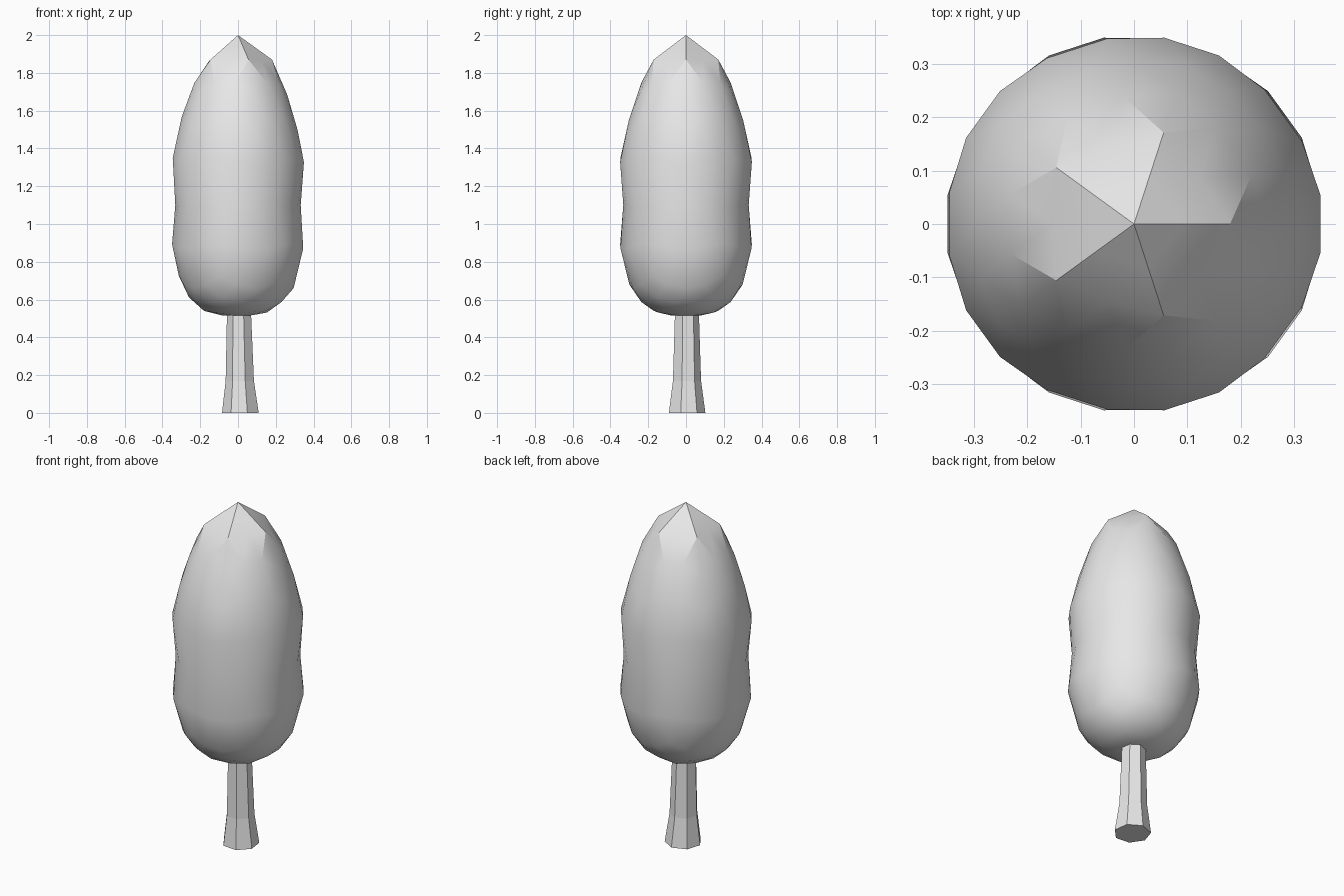
import bpy, bmesh, math

cube = bpy.data.objects.get("Cube")
if cube:
    bpy.data.objects.remove(cube, do_unlink=True)

# One plain grey for the whole tree
grey = bpy.data.materials.new("plain_grey")
grey.use_nodes = True
colour = (0.8, 0.8, 0.8, 1)
grey.diffuse_color = colour
grey.node_tree.nodes["Principled BSDF"].inputs["Base Color"].default_value = colour


def finish(name, bm):
    bmesh.ops.recalc_face_normals(bm, faces=bm.faces)
    mesh = bpy.data.meshes.new(name)
    bm.to_mesh(mesh)
    bm.free()
    mesh.materials.append(grey)
    obj = bpy.data.objects.new(name, mesh)
    bpy.context.collection.objects.link(obj)
    return obj


# Foliage profile: sphere height, radius scale, final height
PROFILE = [(-1.0, 0.342, 0.51), (-0.851, 0.342, 0.54), (-0.526, 0.346, 0.66),
           (-0.447, 0.35, 0.725), (-0.26, 0.366, 0.885), (0, 0.332, 1.1),
           (0.26, 0.366, 1.335), (0.447, 0.352, 1.5), (0.674, 0.345, 1.7),
           (0.851, 0.342, 1.87), (1.0, 0.342, 2.0)]


def shape(u):
    u = max(-1.0, min(1.0, u))
    for (a, ra, za), (b, rb, zb) in zip(PROFILE, PROFILE[1:]):
        if u <= b:
            t = (u - a) / (b - a)
            return ra + (rb - ra) * t, za + (zb - za) * t


# Foliage: icosphere reshaped to a waisted egg with a five-sided pointed tip
bm = bmesh.new()
bmesh.ops.create_icosphere(bm, subdivisions=3, radius=1)
sides = [math.radians(36 + 72 * k) for k in range(5)]
for v in bm.verts:
    u = v.co.z
    r, z = shape(u)
    v.co.x *= r
    v.co.y *= r
    if u > 0.84:
        out = max(v.co.x * math.cos(a) + v.co.y * math.sin(a) for a in sides)
        z = 2 - 0.89 * out
    v.co.z = z
foliage = finish("foliage", bm)
bpy.ops.object.select_all(action="DESELECT")
foliage.select_set(True)
bpy.context.view_layer.objects.active = foliage
bpy.ops.object.shade_smooth_by_angle(angle=math.radians(20))

# Trunk: seven-sided, flared at the foot and leaning slightly
bm = bmesh.new()
rings = []
for z, r, cx in [(0, 0.1, 0.0145), (0.17, 0.077, 0.011), (0.58, 0.064, 0.006)]:
    ring = []
    for k in range(7):
        a = math.radians(-18) + math.tau * k / 7
        ring.append(bm.verts.new((cx + r * math.cos(a), 0.003 + r * math.sin(a), z)))
    rings.append(ring)
for low, high in zip(rings, rings[1:]):
    for k in range(7):
        n = (k + 1) % 7
        bm.faces.new((low[k], low[n], high[n], high[k]))
bm.faces.new(rings[0][::-1])
bm.faces.new(rings[-1])
finish("trunk", bm)
